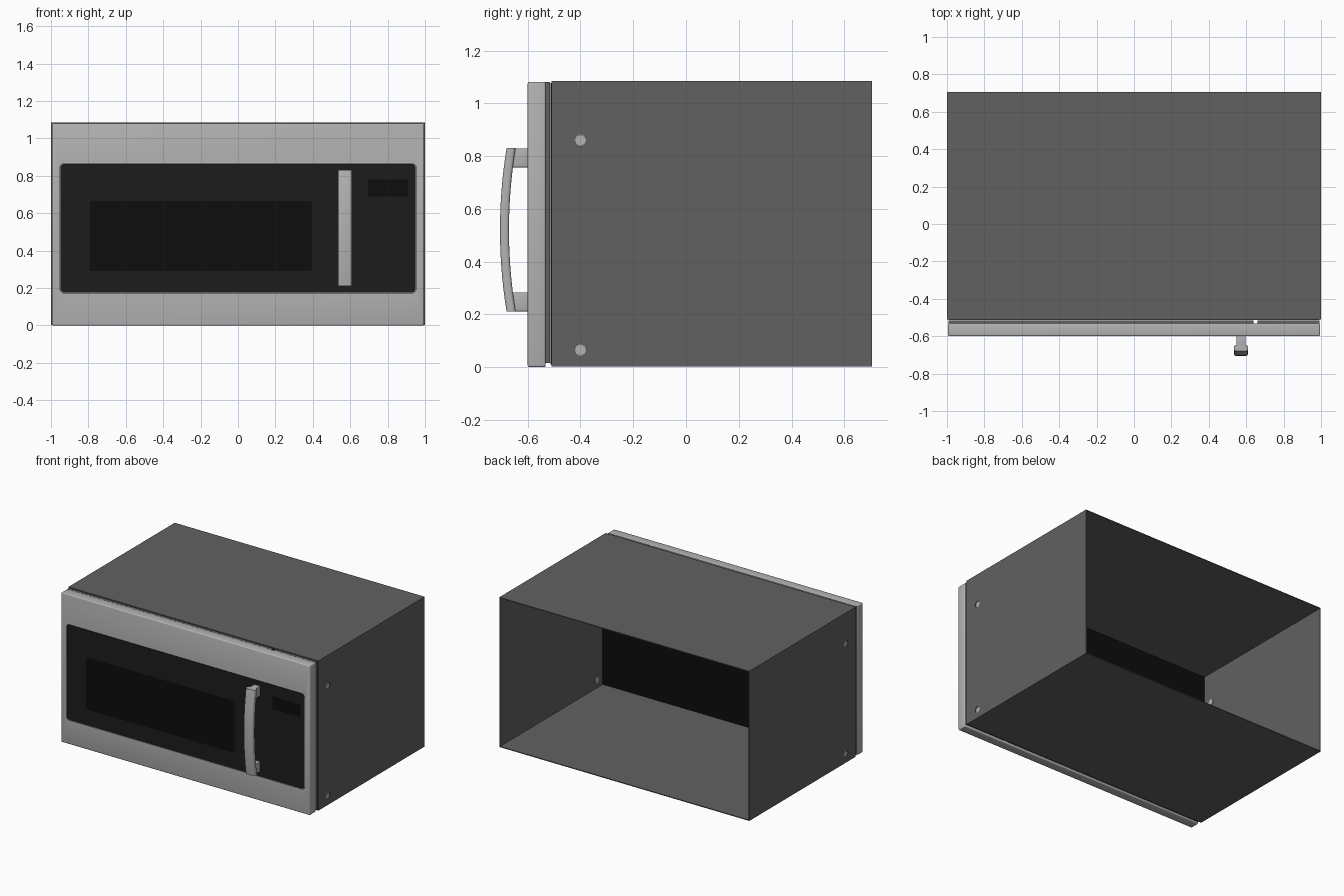
import bpy, bmesh, math
from mathutils import Vector

if "Cube" in bpy.data.objects:
    bpy.data.objects.remove(bpy.data.objects["Cube"])


def material(name, v):
    m = bpy.data.materials.new(name)
    m.diffuse_color = (v, v, v, 1)
    m.use_nodes = True
    m.node_tree.nodes["Principled BSDF"].inputs["Base Color"].default_value = m.diffuse_color
    return m


STEEL = material("steel", 0.45)
PAINT = material("dark_paint", 0.12)
GLASS = material("black_glass", 0.012)
BLACK = material("black", 0.004)


def finish(name, bm, mat):
    bmesh.ops.recalc_face_normals(bm, faces=bm.faces)
    me = bpy.data.meshes.new(name)
    bm.to_mesh(me)
    bm.free()
    ob = bpy.data.objects.new(name, me)
    bpy.context.collection.objects.link(ob)
    me.materials.append(mat)
    return ob


def smooth(ob):
    bpy.ops.object.select_all(action='DESELECT')
    ob.select_set(True)
    bpy.context.view_layer.objects.active = ob
    bpy.ops.object.shade_smooth_by_angle(angle=math.radians(35))


def rounded_rect(w, h, r, n=6):
    """Points of a rounded rectangle centred on the origin."""
    pts = []
    for k, (sx, sy) in enumerate([(1, 1), (-1, 1), (-1, -1), (1, -1)]):
        for i in range(n + 1):
            a = math.pi / 2 * (k + i / n)
            pts.append((sx * (w / 2 - r) + r * math.cos(a), sy * (h / 2 - r) + r * math.sin(a)))
    return pts


def plate(name, x, y, z, r, mat):
    """Plate facing the front with rounded corners; x, y, z are (min, max)."""
    bm = bmesh.new()
    cx, cz = sum(x) / 2, sum(z) / 2
    f = bm.faces.new([bm.verts.new((cx + u, y[0], cz + v))
                      for u, v in rounded_rect(x[1] - x[0], z[1] - z[0], r)])
    ext = bmesh.ops.extrude_face_region(bm, geom=[f], use_keep_orig=True)
    verts = [g for g in ext['geom'] if isinstance(g, bmesh.types.BMVert)]
    bmesh.ops.translate(bm, verts=verts, vec=(0, y[1] - y[0], 0))
    return finish(name, bm, mat)


def box(name, x, y, z, mat, bevel=0):
    bm = bmesh.new()
    bmesh.ops.create_cube(bm, size=1)
    for v in bm.verts:
        v.co = Vector([sum(r) / 2 + c * (r[1] - r[0]) for c, r in zip(v.co, (x, y, z))])
    if bevel:
        bmesh.ops.bevel(bm, geom=bm.edges[:], offset=bevel, segments=3, profile=0.5, affect='EDGES')
    ob = finish(name, bm, mat)
    if bevel:
        smooth(ob)
    return ob


def cylinder_x(name, x, y, z, r, depth, mat):
    bpy.ops.mesh.primitive_cylinder_add(vertices=24, radius=r, depth=depth,
                                        location=(x, y, z), rotation=(0, math.pi / 2, 0))
    ob = bpy.context.object
    ob.name = name
    ob.data.materials.append(mat)
    smooth(ob)
    return ob


def cut(ob, cutter):
    m = ob.modifiers.new("cut", 'BOOLEAN')
    m.operation = 'DIFFERENCE'
    m.object = cutter
    m.solver = 'EXACT'
    cutter.hide_render = True
    cutter.hide_viewport = True


# sheet-metal casing, open at front and back
casing = box("casing", (-1, 1), (-0.51, 0.705), (0.002, 1.085), PAINT)
bm = bmesh.new()
bm.from_mesh(casing.data)
bmesh.ops.delete(bm, geom=[f for f in bm.faces if abs(f.normal.y) > 0.9], context='FACES_ONLY')
bm.to_mesh(casing.data)
bm.free()
sol = casing.modifiers.new("sheet", 'SOLIDIFY')
sol.thickness = 0.006
sol.offset = -1
sol.use_even_offset = True

# side screws sunk in holes
for i, z in enumerate((0.86, 0.065)):
    cut(casing, cylinder_x("screw_hole_cutter_%d" % i, 0, -0.4, z, 0.022, 2.2, PAINT))
    for side, s in (("left", -1), ("right", 1)):
        cylinder_x("screw_%s_%d" % (side, i), s * 0.993, -0.4, z, 0.021, 0.006, STEEL)

# dark inner front wall of the casing
box("inner_front_wall", (-0.993, 0.993), (-0.514, -0.465), (0.01, 1.077), BLACK)

# backing strips of the door and the control section, with a small split
for name, x in (("door_back", (-0.992, 0.64)), ("control_back", (0.66, 0.992))):
    box(name, x, (-0.535, -0.515), (0.015, 1.08), PAINT)

# steel front frame with an opening for the glass
frame = box("front_frame", (-0.995, 0.995), (-0.6, -0.532), (0, 1.081), STEEL, 0.007)
cut(frame, plate("glass_opening_cutter", (-0.953, 0.953), (-0.65, -0.57), (0.173, 0.866), 0.024, STEEL))

# glass, window and display
plate("front_glass", (-0.95, 0.95), (-0.599, -0.568), (0.176, 0.863), 0.022, GLASS)
plate("door_window", (-0.795, 0.395), (-0.6, -0.59), (0.29, 0.665), 0.015, BLACK)
plate("display", (0.695, 0.91), (-0.6, -0.59), (0.69, 0.78), 0.003, BLACK)

# bowed handle: rounded section swept along a shallow arc
bm = bmesh.new()
section = rounded_rect(0.074, 0.034, 0.011, 4)
rings = []
N = 24
for i in range(N + 1):
    t = 2 * i / N - 1
    slope = 2 * 0.025 * t / 0.31
    rings.append([bm.verts.new((0.572 + u, -0.688 + 0.025 * t * t + v, 0.52 + 0.31 * t - v * slope * (1 - t * t)))
                  for u, v in section])
for a, b in zip(rings, rings[1:]):
    for j in range(len(a)):
        k = (j + 1) % len(a)
        bm.faces.new((a[j], a[k], b[k], b[j]))
bm.faces.new(rings[0])
bm.faces.new(rings[-1])
smooth(finish("handle", bm, STEEL))

# handle mounts
for name, z in (("handle_mount_top", (0.757, 0.829)), ("handle_mount_bottom", (0.211, 0.283))):
    box(name, (0.548, 0.596), (-0.662, -0.595), z, STEEL, 0.003)
